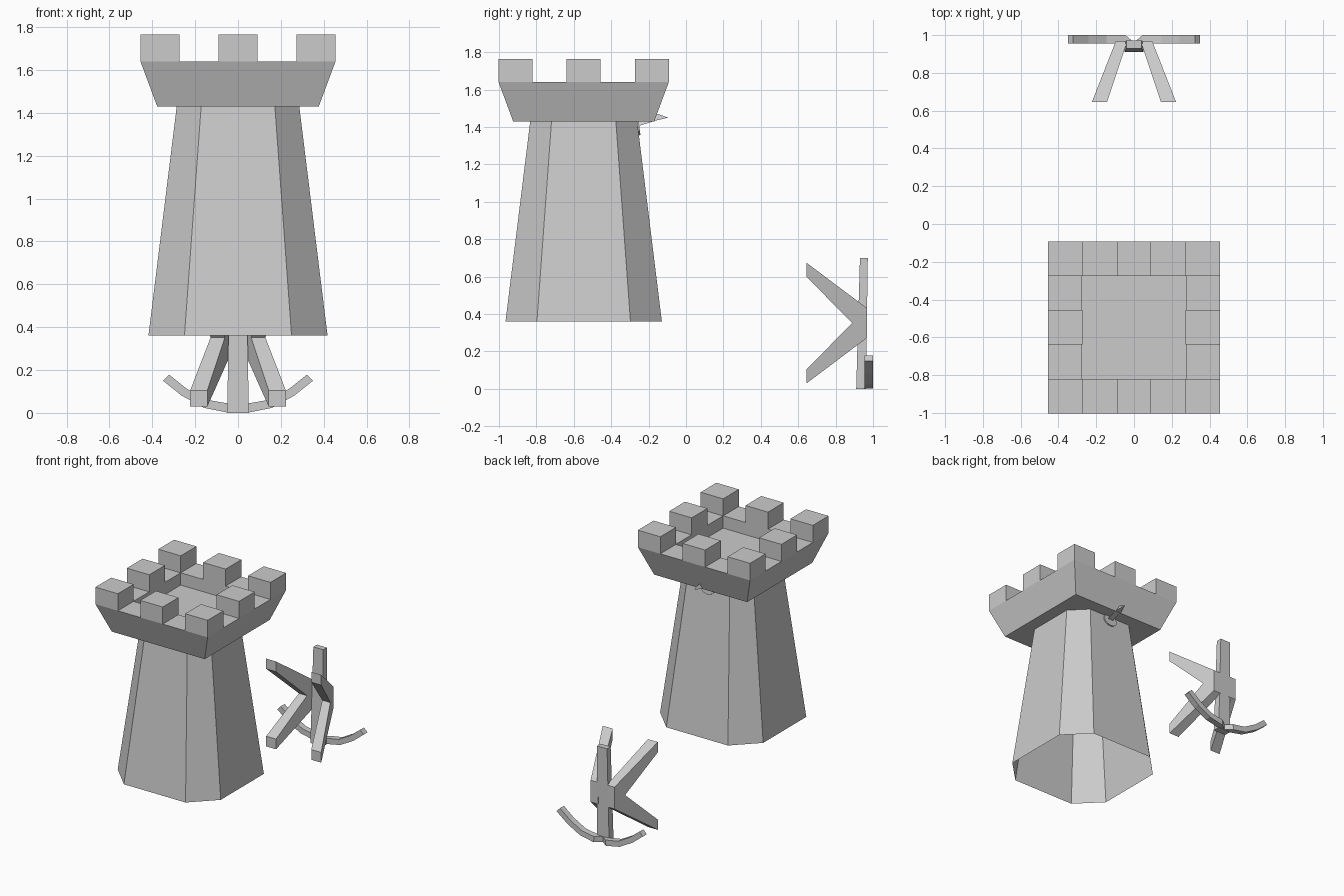
import bpy, math
from mathutils import Vector

if "Cube" in bpy.data.objects:
    bpy.data.objects.remove(bpy.data.objects["Cube"])

TY = -0.547  # tower axis


def mesh(name, verts, faces):
    m = bpy.data.meshes.new(name)
    m.from_pydata(verts, [], faces)
    m.validate()
    o = bpy.data.objects.new(name, m)
    bpy.context.collection.objects.link(o)
    return o


def loft(name, rings, cap_start=True, cap_end=True):
    """Skin a list of rings that share a vertex count."""
    n = len(rings[0])
    verts = [p for r in rings for p in r]
    faces = [(k * n + i, k * n + (i + 1) % n, (k + 1) * n + (i + 1) % n, (k + 1) * n + i)
             for k in range(len(rings) - 1) for i in range(n)]
    if cap_start:
        faces.append(tuple(reversed(range(n))))
    if cap_end:
        faces.append(tuple(range(len(verts) - n, len(verts))))
    return mesh(name, verts, faces)


def square(h, z):
    return [(sx * h, TY + sy * h, z) for sx, sy in ((-1, -1), (1, -1), (1, 1), (-1, 1))]


def rect(x0, x1, y0, y1, z):
    return [(x0, y0, z), (x1, y0, z), (x1, y1, z), (x0, y1, z)]


def octagon(h, c, z):
    return [(x, TY + y, z) for x, y in ((-c, -h), (c, -h), (h, -c), (h, c),
                                        (c, h), (-c, h), (-h, c), (-h, -c))]


# tapered shaft, hollow and open below
loft("tower_shaft", [octagon(0.418, 0.25, 0.36), octagon(0.286, 0.172, 1.43)], False, False)

# flared head with sunken floor
loft("tower_head", [square(0.377, 1.43), square(0.455, 1.64),
                    square(0.274, 1.64), square(0.274, 1.55)])

# battlements
for i in (-1, 0, 1):
    for j in (-1, 0, 1):
        if i or j:
            x, y, h = i * 0.364, TY + j * 0.364, 0.091
            loft("merlon", [rect(x - h, x + h, y - h, y + h, z) for z in (1.64, 1.765)])

# small round mount and hook spike on the back wall
centre, out = Vector((0, -0.259, 1.40)), Vector((0, 0.99, 0.12))
up = Vector((0, -0.12, 0.99))
disc = [[centre + out * d + Vector((0.055 * math.cos(a), 0, 0)) + up * 0.045 * math.sin(a)
         for a in [-k * math.tau / 12 for k in range(12)]] for d in (-0.01, 0.01)]
loft("hook_mount", disc)
mesh("hook_spike",
     [(-0.022, -0.27, 1.40), (0.022, -0.27, 1.40), (0, -0.27, 1.425),
      (-0.02, -0.16, 1.435), (0.02, -0.16, 1.435), (0, -0.15, 1.47), (0, -0.095, 1.45)],
     [(0, 2, 1), (0, 1, 4, 3), (1, 2, 5, 4), (2, 0, 3, 5), (3, 4, 6), (4, 5, 6), (5, 3, 6)])

# four splayed arms
for s in (-1, 1):
    for v in (-1, 1):
        def section(x0, x1, y, d0, d1):
            pts = [(s * x, y, 0.352 + v * d) for x, d in ((x0, d0), (x1, d0), (x1, d1), (x0, d1))]
            return pts if s * v < 0 else pts[::-1]
        loft("splayed_arm", [section(0.035, 0.097, 0.967, -0.08, 0.08),
                             section(0.143, 0.223, 0.645, 0.247, 0.322)])

# upright post, slightly wider at the foot
loft("upright_post", [rect(-0.05, 0.05, 0.91, 0.962, 0.0),
                      rect(-0.04, 0.04, 0.93, 0.972, 0.70)])

# curved foot bar, notched in the middle of its back
path = [(0, 0.002, 0.04, 0.962), (0.05, 0.002, 0.042, 1.0),
        (0.16, 0.024, 0.04, 1.0), (0.265, 0.082, 0.04, 1.0), (0.35, 0.15, 0.04, 1.0)]
lean = [(0, 1), (-0.1, 1), (-0.35, 0.93), (-0.6, 0.8), (-0.7, 0.72)]
for s in (-1, 1):
    rings = []
    for (x, z, t, yb), (lx, lz) in zip(path, lean):
        a, b = (s * x, z), (s * (x + lx * t), z + lz * t)
        ring = [(a[0], 0.955, a[1]), (a[0], yb, a[1]), (b[0], yb, b[1]), (b[0], 0.955, b[1])]
        rings.append(ring if s > 0 else ring[::-1])
    loft("curved_foot", rings)
